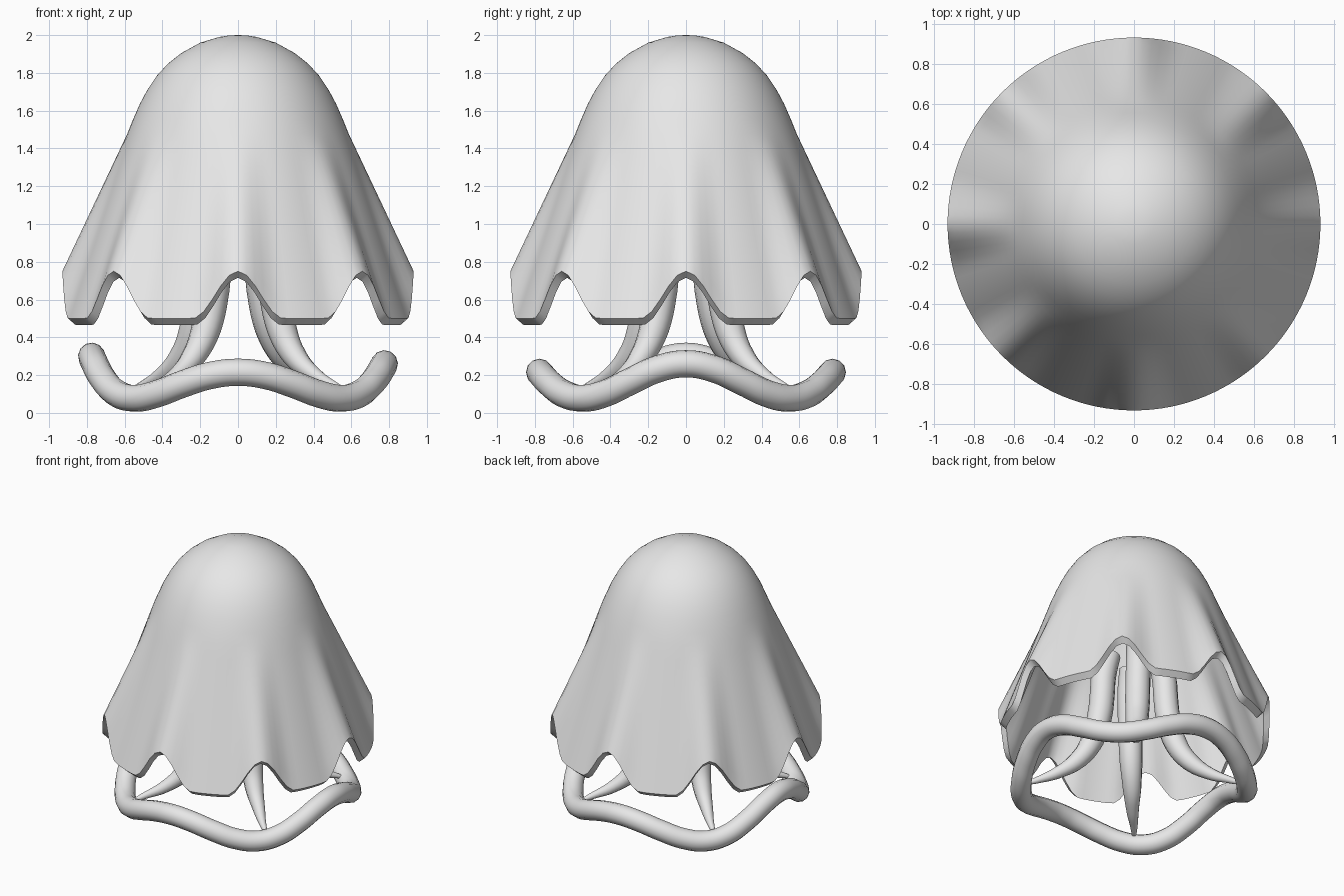
import bpy, bmesh, math
from math import sin, cos, pi, radians

if "Cube" in bpy.data.objects:
    bpy.data.objects.remove(bpy.data.objects["Cube"])

grey = bpy.data.materials.new("plain_grey")
grey.diffuse_color = (0.8, 0.8, 0.8, 1)
grey.use_nodes = True
grey.node_tree.nodes["Principled BSDF"].inputs["Base Color"].default_value = grey.diffuse_color


def finish(obj, angle=50):
    obj.data.materials.clear()
    obj.data.materials.append(grey)
    bpy.ops.object.select_all(action='DESELECT')
    obj.select_set(True)
    bpy.context.view_layer.objects.active = obj
    bpy.ops.object.shade_smooth_by_angle(angle=radians(angle))


def tube(name, points, radius, cyclic=False):
    """Round tube through (x, y, z, scale) points, turned into a mesh."""
    cu = bpy.data.curves.new(name, 'CURVE')
    cu.dimensions = '3D'
    cu.bevel_depth = radius
    cu.bevel_resolution = 4
    cu.resolution_u = 5
    cu.use_fill_caps = not cyclic
    sp = cu.splines.new('BEZIER')
    sp.bezier_points.add(len(points) - 1)
    for bp, (x, y, z, s) in zip(sp.bezier_points, points):
        bp.co = (x, y, z)
        bp.radius = s
        bp.handle_left_type = bp.handle_right_type = 'AUTO'
    sp.use_cyclic_u = cyclic
    obj = bpy.data.objects.new(name, cu)
    bpy.context.collection.objects.link(obj)
    bpy.ops.object.select_all(action='DESELECT')
    obj.select_set(True)
    bpy.context.view_layer.objects.active = obj
    bpy.ops.object.convert(target='MESH')
    finish(bpy.context.view_layer.objects.active)


# Bell: round dome, then a flared skirt stretched down to a scalloped rim
SEG = 128
DOME = [(0.05, 1.998), (0.10, 1.99), (0.20, 1.96), (0.30, 1.905), (0.37, 1.85),
        (0.43, 1.785), (0.48, 1.71), (0.52, 1.635), (0.555, 1.555), (0.585, 1.48)]
SKIRT = 10


def rim_height(a):
    d = abs((a + pi / 8) % (pi / 4) - pi / 8)      # angle from nearest notch
    d = min(d / radians(15), 1)
    return 0.5 + 0.25 * (0.5 + 0.5 * cos(pi * d))


def profile(a):
    pts = list(DOME)
    r0, z0 = DOME[-1]
    for i in range(1, SKIRT + 1):
        t = i / SKIRT
        pts.append((r0 + (0.93 - r0) * t, z0 + (rim_height(a) - z0) * t))
    return pts


bm = bmesh.new()


def shell(inset, drop):
    cols = []
    for k in range(SEG):
        a = 2 * pi * k / SEG
        col = []
        for r, z in profile(a):
            r -= inset * min(1, r / 0.5)
            col.append(bm.verts.new((r * cos(a), r * sin(a), z - drop)))
        cols.append(col)
    top = bm.verts.new((0, 0, 2.0 - drop))
    for k in range(SEG):
        c, n = cols[k], cols[(k + 1) % SEG]
        bm.faces.new((top, c[0], n[0]))
        for i in range(len(c) - 1):
            bm.faces.new((c[i], c[i + 1], n[i + 1], n[i]))
    return cols


outer = shell(0, 0)
inner = shell(0.04, 0.035)
for k in range(SEG):
    n = (k + 1) % SEG
    bm.faces.new((outer[k][-1], inner[k][-1], inner[n][-1], outer[n][-1]))
bmesh.ops.recalc_face_normals(bm, faces=bm.faces)
me = bpy.data.meshes.new("bell")
bm.to_mesh(me)
bm.free()
bell = bpy.data.objects.new("bell", me)
bpy.context.collection.objects.link(bell)
finish(bell)

# Wavy ring below: low on the diagonals, raised on the four sides
ring_pts = []
for k in range(32):
    a = 2 * pi * k / 32
    side = 0.28 - 0.02 * cos(a)
    high = 0.215 + (side - 0.215) * cos(a) ** 2
    z = 0.077 + (high - 0.077) * (0.5 + 0.5 * cos(4 * a))
    ring_pts.append((0.775 * cos(a), 0.775 * sin(a), z, 1))
tube("wavy_ring", ring_pts, 0.072, cyclic=True)

# Four tapering, slightly twisted tentacles (radius, height, scale, twist degrees)
PATH = [(0.17, 1.12, 0.9, 13), (0.21, 0.95, 1.0, 13), (0.22, 0.80, 1.0, 12),
        (0.235, 0.65, 1.0, 11), (0.285, 0.45, 0.92, 9), (0.38, 0.30, 0.75, 7),
        (0.52, 0.20, 0.5, 6), (0.66, 0.145, 0.28, 5), (0.75, 0.115, 0.13, 5)]
for n in range(4):
    pts = []
    for r, z, s, twist in PATH:
        a = pi / 4 + n * pi / 2 + radians(twist)
        pts.append((r * cos(a), r * sin(a), z, s))
    tube("tentacle_%d" % (n + 1), pts, 0.086)
